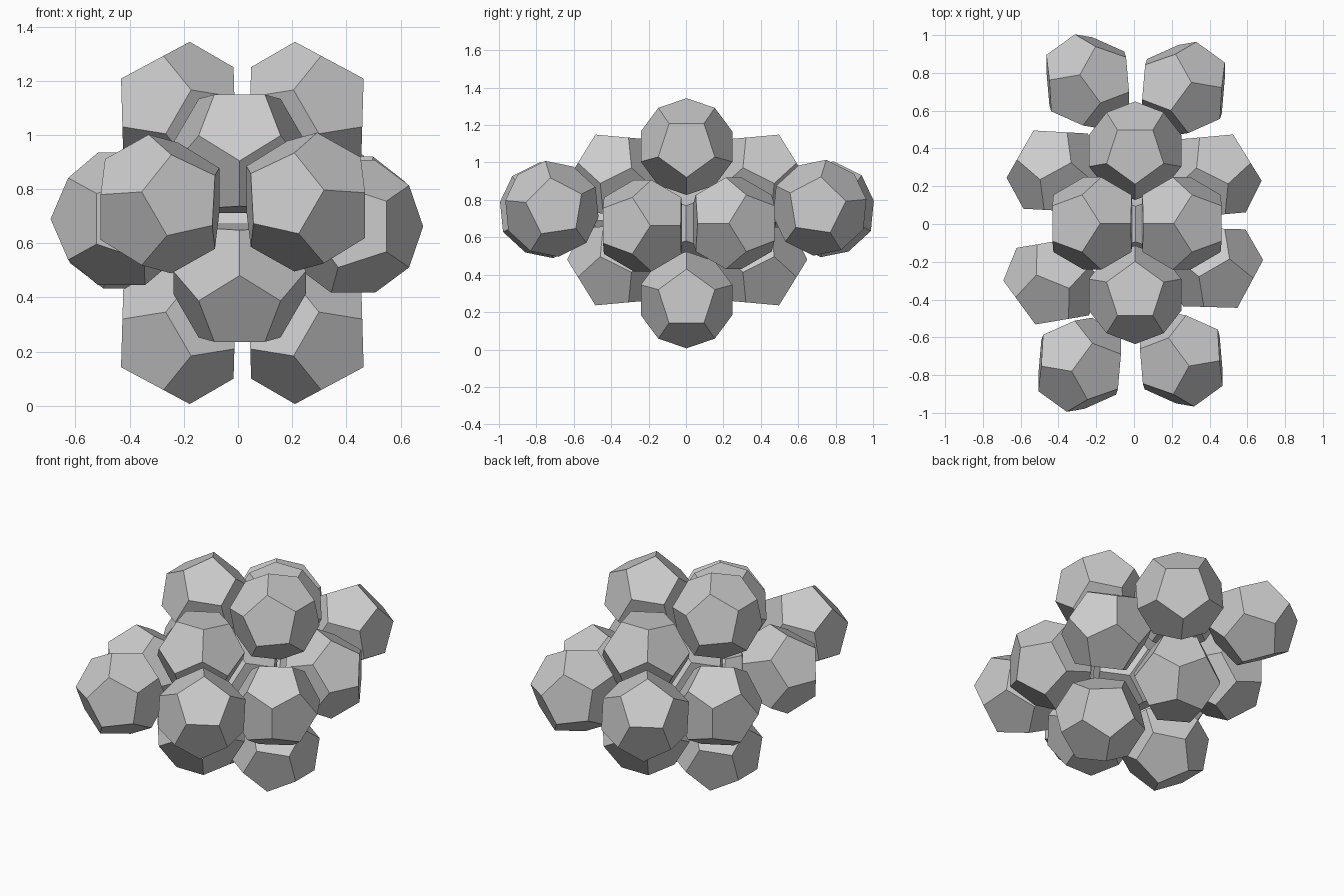
import bpy, bmesh, math
from mathutils import Vector, Matrix

if "Cube" in bpy.data.objects:
    bpy.data.objects.remove(bpy.data.objects["Cube"])

R = 0.262                      # corner radius of each dodecahedron
PHI = (1 + 5 ** 0.5) / 2
A, B = 0.5257, 0.8507          # components of the face directions
MID = 0.675                    # height of the cluster centre


def dodecahedron_mesh():
    """Regular dodecahedron with pentagon faces."""
    bm = bmesh.new()
    s = R / math.sqrt(3)
    pts = [(x, y, z) for x in (-1, 1) for y in (-1, 1) for z in (-1, 1)]
    for i in (-1, 1):
        for j in (-1, 1):
            p, q = i / PHI, j * PHI
            pts += [(0, p, q), (q, 0, p), (p, q, 0)]
    for p in pts:
        bm.verts.new(Vector(p) * s)
    bmesh.ops.convex_hull(bm, input=bm.verts[:])
    bmesh.ops.dissolve_limit(bm, angle_limit=math.radians(5),
                             verts=bm.verts[:], edges=bm.edges[:])
    bmesh.ops.recalc_face_normals(bm, faces=bm.faces[:])
    me = bpy.data.meshes.new("dodecahedron")
    bm.to_mesh(me)
    bm.free()
    return me


mesh = dodecahedron_mesh()


def flip(n):
    """Orientation of a solid mirrored across the face with normal n."""
    return Matrix.Rotation(math.pi, 3, Vector(n).normalized())


def place(name, loc, rot=Matrix.Identity(3)):
    ob = bpy.data.objects.new(name, mesh)
    ob.matrix_world = Matrix.Translation(loc) @ rot.to_4x4()
    bpy.context.collection.objects.link(ob)


# core solid, enclosed by the shell
place("core", (0.008, 0, MID))

# top and bottom pairs, leaned slightly towards each other
for name, sz in (("top", 1), ("bottom", -1)):
    for side, sx, x in (("left", -1, -0.22), ("right", 1, 0.252)):
        lean = Matrix.Rotation(math.radians(-3.5 * sx * sz), 3, 'Y')
        place(f"{name}_{side}", (x, 0.003, MID + sz * 0.41),
              lean @ flip((sx * A, 0, sz * B)))

# inner front and back pairs, stacked vertically
for name, sy, y in (("front", -1, -0.375), ("back", 1, 0.388)):
    for level, sz, z in (("upper", 1, 0.93), ("lower", -1, 0.455)):
        place(f"inner_{name}_{level}", (0.006, y, z),
              flip((0, sy * B, sz * A)))

# side pairs: signs, centre, small turn about z
for name, sx, sy, loc, turn in (
        ("side_front_left", -1, -1, (-0.43, -0.305, 0.69), 4.5),
        ("side_front_right", 1, -1, (0.425, -0.232, 0.662), 3.5),
        ("side_back_left", -1, 1, (-0.415, 0.28, 0.678), 2),
        ("side_back_right", 1, 1, (0.415, 0.255, 0.675), 0)):
    place(name, loc, Matrix.Rotation(math.radians(turn), 3, 'Z')
          @ flip((sx * B, sy * A, 0)))

# outer solids, each joined to a face of an upper inner one
for name, sx, sy, loc in (
        ("outer_front_left", -1, -1, (-0.288, -0.745, 0.745)),
        ("outer_front_right", 1, -1, (0.25, -0.717, 0.752)),
        ("outer_back_left", -1, 1, (-0.245, 0.755, 0.75)),
        ("outer_back_right", 1, 1, (0.262, 0.715, 0.758))):
    place(name, loc, flip((sx * 0.5257, sy * 0.7609, -0.3805))
          @ flip((0, sy * B, A)))
